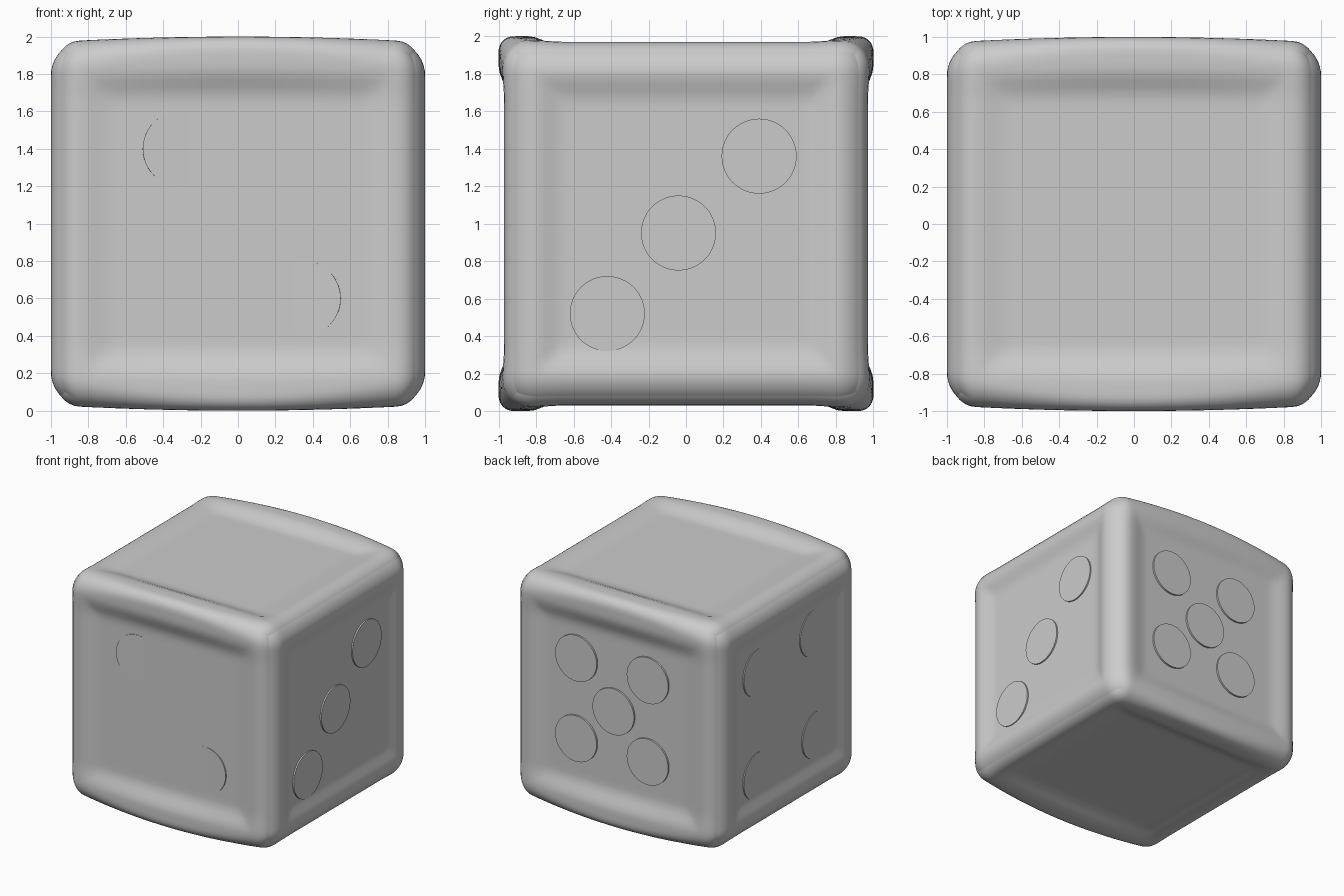
import bpy, bmesh, math
from mathutils import Vector, Matrix

cube = bpy.data.objects.get("Cube")
if cube:
    bpy.data.objects.remove(cube, do_unlink=True)

grey = bpy.data.materials.new("light_grey")
grey.use_nodes = True
color = (0.6, 0.6, 0.6, 1)
grey.diffuse_color = color
grey.node_tree.nodes["Principled BSDF"].inputs["Base Color"].default_value = color

CENTRE = Vector((0, 0, 1))


def add_object(name, bm, angle):
    mesh = bpy.data.meshes.new(name)
    bm.to_mesh(mesh)
    bm.free()
    mesh.materials.append(grey)
    obj = bpy.data.objects.new(name, mesh)
    bpy.context.collection.objects.link(obj)
    bpy.ops.object.select_all(action="DESELECT")
    obj.select_set(True)
    bpy.context.view_layer.objects.active = obj
    bpy.ops.object.shade_smooth_by_angle(angle=math.radians(angle))
    return obj


def smooth_step(a, b, t):
    t = min(max((t - a) / (b - a), 0), 1)
    return t * t * (3 - 2 * t)


def crowd_to_edge(t):
    return math.copysign(1 - (1 - min(abs(t), 1)) ** 1.5, t)


def rim(t):
    return smooth_step(0.66, 0.84, abs(t))


def shape_body(co):
    """Round the edges, sink each face inside its rim, and bow the crosswise rims."""
    p = Vector([crowd_to_edge(t) for t in co])
    radius = 0.08 + 0.1 * p.x ** 2
    core = Vector([min(max(t, radius - 1), 1 - radius) for t in p])
    q = core + (p - core).normalized() * radius
    x, y, z = q
    bow = 0.03 * (1 - x * x)
    half_x = 0.96 + 0.04 * max(rim(y), rim(z))
    half_y = 0.945 + 0.025 * max(rim(x), rim(z)) + bow * rim(z)
    half_z = 0.945 + 0.025 * max(rim(x), rim(y)) + bow * rim(y)
    return Vector((x * half_x, y * half_y, z * half_z)) + CENTRE


# Rounded cube body with raised rims
bm = bmesh.new()
bmesh.ops.create_cube(bm, size=2)
bmesh.ops.subdivide_edges(bm, edges=bm.edges[:], cuts=47, use_grid_fill=True)
for v in bm.verts:
    v.co = shape_body(v.co)
add_object("die_body", bm, 60)


def add_pip(name, normal, across, u, z, depth, tilt=0):
    """Thin disc on a side face; tilt lifts its edge toward +across."""
    normal, across, up = Vector(normal), Vector(across), Vector((0, 0, 1))
    half = 0.96 if normal.x else 0.945
    place = normal * (half + depth - 0.02) + across * u + up * z
    across_t = across + normal * tilt
    normal_t = normal - across * tilt
    basis = Matrix((across_t.normalized(), up, normal_t.normalized())).transposed()
    bm = bmesh.new()
    bmesh.ops.create_cone(bm, cap_ends=True, segments=48, radius1=0.2,
                          radius2=0.2, depth=0.04,
                          matrix=Matrix.Translation(place) @ basis.to_4x4())
    bmesh.ops.recalc_face_normals(bm, faces=bm.faces[:])
    add_object(name, bm, 30)


X, Y = (1, 0, 0), (0, 1, 0)

# Two pips on the front
for i, (u, z, tilt) in enumerate([(-0.31, 1.4, -0.04), (0.35, 0.6, 0.04)]):
    add_pip(f"front_pip_{i + 1}", (0, -1, 0), X, u, z, 0.002, tilt)

# Three pips on the +x side
for i, (u, z) in enumerate([(-0.42, 0.52), (-0.04, 0.95), (0.39, 1.36)]):
    add_pip(f"three_side_pip_{i + 1}", X, Y, u, z, 0.012)

# Four pips on the -x side
for i, (u, z) in enumerate([(0.39, 1.4), (-0.39, 1.45), (0.39, 0.5), (-0.42, 0.55)]):
    add_pip(f"four_side_pip_{i + 1}", (-1, 0, 0), Y, u, z, 0.002, 0.04)

# Five pips on the back
for i, (u, z) in enumerate([(0.03, 1.01), (0.39, 1.38), (-0.3, 1.37),
                            (0.39, 0.68), (-0.3, 0.66)]):
    add_pip(f"back_pip_{i + 1}", Y, X, u, z, 0.015)
